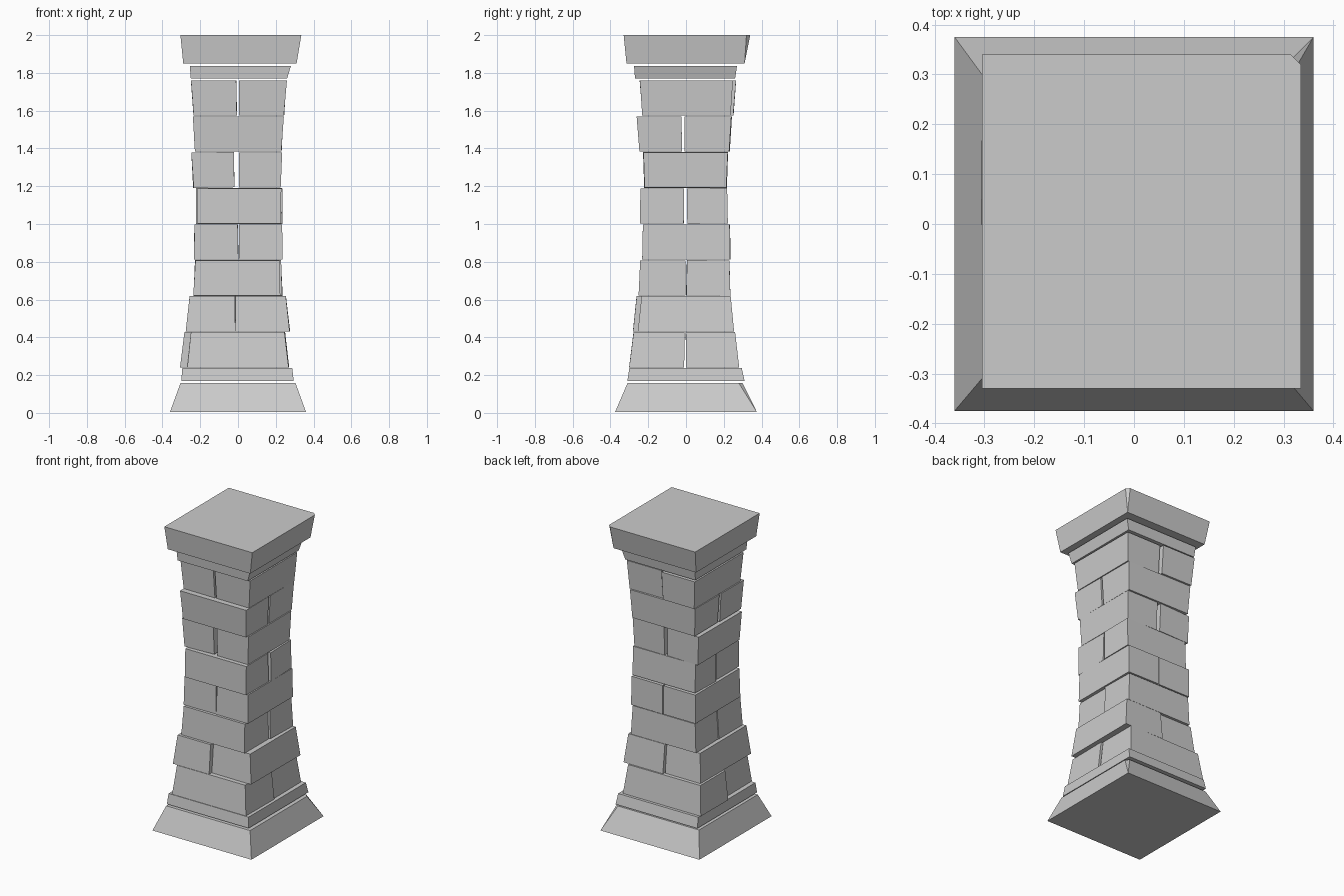
import bpy, bmesh, random
from mathutils import Matrix, Vector

if "Cube" in bpy.data.objects:
    bpy.data.objects.remove(bpy.data.objects["Cube"])

random.seed(4)


def stone(name, low, high, z0, z1, tilt=0.0, axis='X', jitter=0.0, chip=0.0):
    """Six-sided stone from a bottom and a top rectangle (x0, x1, y0, y1)."""
    bm = bmesh.new()
    rings = []
    for (x0, x1, y0, y1), z in ((low, z0), (high, z1)):
        ring = []
        for x, y in ((x0, y0), (x1, y0), (x1, y1), (x0, y1)):
            j = Vector([random.uniform(-jitter, jitter) for _ in range(2)] + [0])
            ring.append(bm.verts.new(Vector((x, y, z)) + j))
        rings.append(ring)
    a, b = rings
    if chip:
        # knocked-off top corner at the back right
        c = b[2].co.copy()
        b[2].co = c - Vector((0, chip, 0))
        e = bm.verts.new(c - Vector((chip, 0, 0)))
        bm.faces.new((b[0], b[1], b[2], e, b[3]))
        bm.faces.new((a[2], e, b[2]))
        bm.faces.new((a[2], a[3], b[3], e))
        sides = (0, 1, 3)
    else:
        bm.faces.new(b)
        sides = range(4)
    bm.faces.new(a[::-1])
    for i in sides:
        k = (i + 1) % 4
        bm.faces.new((a[i], a[k], b[k], b[i]))
    if tilt:
        c = sum((v.co for v in bm.verts), Vector()) / len(bm.verts)
        bmesh.ops.rotate(bm, verts=bm.verts, cent=c, matrix=Matrix.Rotation(tilt, 3, axis))
    bmesh.ops.recalc_face_normals(bm, faces=bm.faces)
    mesh = bpy.data.meshes.new(name)
    bm.to_mesh(mesh)
    bm.free()
    bpy.context.collection.objects.link(bpy.data.objects.new(name, mesh))


# base and cap slabs
stone("base_slab", (-.36, .36, -.375, .375), (-.305, .305, -.31, .30), 0.005, 0.157, chip=.02)
stone("base_step", (-.30, .295, -.31, .31), (-.295, .287, -.30, .295), 0.17, 0.237)
stone("cap_step", (-.25, .26, -.27, .26), (-.255, .28, -.275, .27), 1.77, 1.837)
stone("cap_slab", (-.29, .31, -.315, .31), (-.305, .335, -.33, .34), 1.85, 2.0, chip=.02)

# courses: inward taper, then two stones (x0, x1, y0, y1, tilt) at their lower edge
courses = [
    (.022, (-.27, .27, -.30, -.01, 0), (-.305, .262, 0, .28, 0)),
    (.020, (-.275, -.015, -.28, .24, 0), (-.012, .275, -.255, .255, 0)),
    (.008, (-.235, .225, -.25, -.003, 0), (-.235, .235, .003, .235, -.015)),
    (.003, (-.235, 0, -.23, .235, 0), (.005, .235, -.23, .235, 0)),
    (.002, (-.215, .23, -.243, -.012, 0), (-.222, .235, .006, .22, .018)),
    (-.006, (-.238, -.02, -.22, .215, -.02), (.005, .226, -.22, .215, 0)),
    (-.012, (-.228, .23, -.248, -.022, 0), (-.225, .23, -.008, .23, 0)),
    (-.014, (-.236, -.008, -.23, .25, 0), (.005, .243, -.232, .235, 0)),
]
for n, (taper, *pair) in enumerate(courses):
    z0 = 0.24 + 0.1905 * n
    split_x = n % 2 == 1
    for side, (x0, x1, y0, y1, tilt) in enumerate(pair):
        # the inner joint stays vertical, outer faces follow the waist
        top = [x0 + taper, x1 - taper, y0 + taper, y1 - taper]
        joint = (0 if split_x else 2) + (1 - side)
        top[joint] = (x0, x1, y0, y1)[joint]
        stone(f"course_{n + 1}_stone_{side + 1}", (x0, x1, y0, y1), top,
              z0, z0 + 0.187, tilt, 'Y' if split_x else 'X', 0.002)
